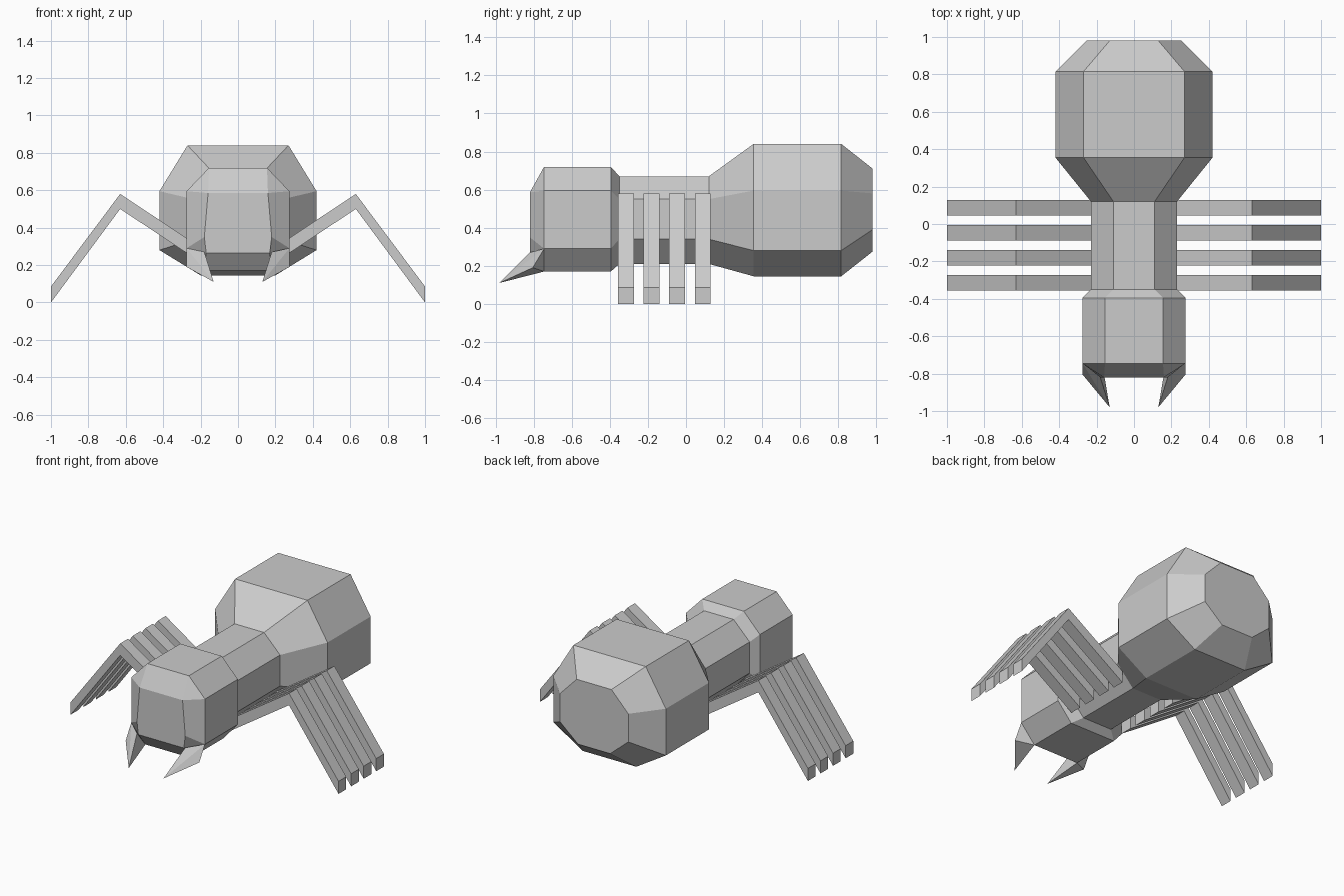
import bpy
import bmesh

cube = bpy.data.objects.get("Cube")
if cube:
    bpy.data.objects.remove(cube)

grey = bpy.data.materials.new("plain grey")
grey.use_nodes = True
grey.diffuse_color = (0.6, 0.6, 0.6, 1)
grey.node_tree.nodes["Principled BSDF"].inputs["Base Color"].default_value = (0.6, 0.6, 0.6, 1)


def finish(name, bm):
    bmesh.ops.recalc_face_normals(bm, faces=bm.faces)
    mesh = bpy.data.meshes.new(name)
    bm.to_mesh(mesh)
    bm.free()
    mesh.materials.append(grey)
    obj = bpy.data.objects.new(name, mesh)
    bpy.context.collection.objects.link(obj)
    return obj


def section(y, half_widths, heights):
    """Eight-sided ring: half-widths and heights listed from top to bottom."""
    side = list(zip(half_widths, heights))
    return [(x, y, z) for x, z in side] + [(-x, y, z) for x, z in reversed(side)]


def loft(name, sections, cap=None):
    bm = bmesh.new()
    rings = [[bm.verts.new(p) for p in s] for s in sections]
    for a, b in zip(rings, rings[1:]):
        for i in range(len(a)):
            j = (i + 1) % len(a)
            bm.faces.new((a[i], a[j], b[j], b[i]))
    if cap is not None:
        bm.faces.new(rings[cap])
    bmesh.ops.remove_doubles(bm, verts=bm.verts, dist=0.001)
    return finish(name, bm)


# Cross-sections shared by the body parts
HEAD = (0.155, 0.275, 0.275, 0.17), (0.72, 0.595, 0.29, 0.17)
WAIST = (0.11, 0.23, 0.23, 0.11), (0.67, 0.55, 0.34, 0.21)
BELLY = (0.27, 0.42, 0.42, 0.20), (0.84, 0.595, 0.28, 0.145)
waist_front = section(-0.35, *WAIST)
waist_back = section(0.12, *WAIST)

# Body: head, thorax and abdomen
loft("head", [section(-0.82, (0.16, 0.16, 0.18, 0.17), (0.585, 0.585, 0.35, 0.265)),
              section(-0.745, *HEAD), section(-0.395, *HEAD), waist_front], cap=0)
loft("thorax", [waist_front, waist_back])
loft("abdomen", [waist_back, section(0.355, *BELLY), section(0.815, *BELLY),
                 section(0.98, (0.13, 0.255, 0.255, 0.12), (0.71, 0.58, 0.39, 0.275))], cap=-1)


def jaw(name, s):
    bm = bmesh.new()
    for x, y, z in ((0.275, -0.745, 0.29), (0.275, -0.805, 0.19), (0.18, -0.82, 0.27),
                    (0.17, -0.745, 0.17), (0.13, -0.98, 0.11)):
        bm.verts.new((s * x, y, z))
    bmesh.ops.convex_hull(bm, input=bm.verts)
    finish(name, bm)


def leg(name, s, y):
    """Bent bar: upper edge and lower edge extruded across the leg width."""
    bm = bmesh.new()
    top = [(0.2, 0.295), (0.63, 0.58), (1.0, 0.085)]
    low = [(0.2, 0.215), (0.63, 0.50), (1.0, 0.0)]
    rings = [[bm.verts.new((s * x, y + d, z)) for x, z in (t, b) for d in (-0.041, 0.041)]
             for t, b in zip(top, low)]
    for a, b in zip(rings, rings[1:]):
        for i, j in ((0, 1), (1, 3), (3, 2), (2, 0)):
            bm.faces.new((a[i], a[j], b[j], b[i]))
    for r in (rings[0], rings[-1]):
        bm.faces.new((r[0], r[1], r[3], r[2]))
    finish(name, bm)


# Jaws and four legs on each side
for side, s in (("left", 1), ("right", -1)):
    jaw(f"{side}_jaw", s)
    for n in range(4):
        leg(f"{side}_leg_{n + 1}", s, -0.315 + 0.134 * n)
